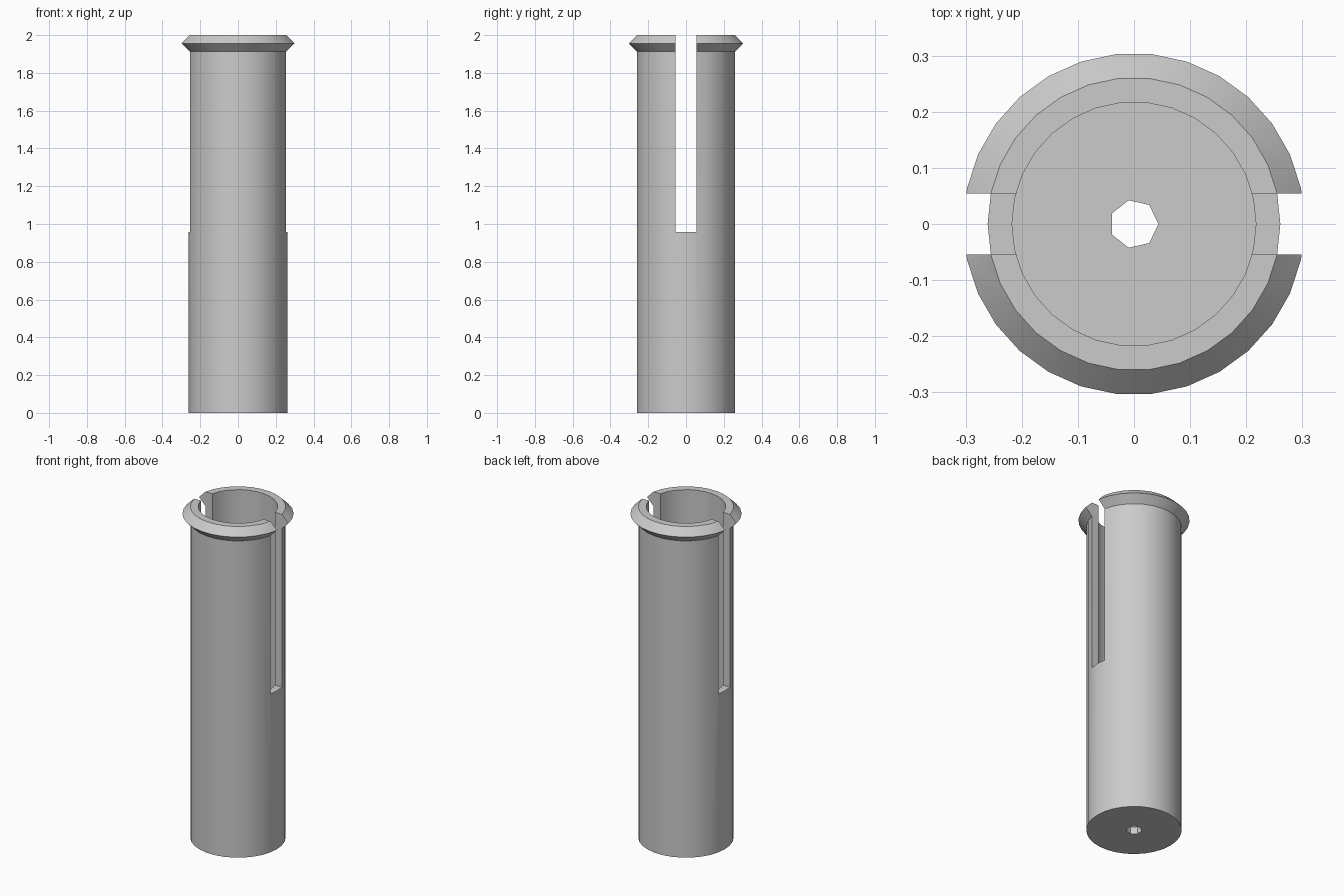
import bpy, bmesh
from math import radians
from mathutils import Matrix

default = bpy.data.objects.get("Cube")
if default:
    bpy.data.objects.remove(default, do_unlink=True)

UNIT = 2 / 46            # wall thickness, used as the module
SIDES = 30
BODY_R = 6 * UNIT
FLANGE_R = 7 * UNIT
BORE_R = 5 * UNIT
SLOT_W = 2.5 * UNIT
SLOT_Z = 22 * UNIT
FLOOR_Z = UNIT

grey = bpy.data.materials.new("plain grey")
grey.use_nodes = True
color = (0.6, 0.6, 0.6, 1)
grey.diffuse_color = color
grey.node_tree.nodes["Principled BSDF"].inputs["Base Color"].default_value = color


def add_object(name, bm):
    bmesh.ops.recalc_face_normals(bm, faces=bm.faces)
    mesh = bpy.data.meshes.new(name)
    bm.to_mesh(mesh)
    bm.free()
    mesh.materials.append(grey)
    obj = bpy.data.objects.new(name, mesh)
    bpy.context.collection.objects.link(obj)
    return obj


def lathe(name, profile, sides):
    """Closed solid from stacked (radius, height) rings."""
    bm = bmesh.new()
    rings = []
    for r, z in profile:
        ring = bmesh.ops.create_circle(bm, segments=sides, radius=r)["verts"]
        bmesh.ops.translate(bm, verts=ring, vec=(0, 0, z))
        # start every ring with a corner on +x
        bmesh.ops.rotate(bm, verts=ring, cent=(0, 0, 0),
                         matrix=Matrix.Rotation(radians(-90), 3, "Z"))
        rings.append(ring)
    for low, high in zip(rings, rings[1:]):
        for i in range(sides):
            j = (i + 1) % sides
            bm.faces.new((low[i], low[j], high[j], high[i]))
    bm.faces.new(rings[0][::-1])
    bm.faces.new(rings[-1])
    return add_object(name, bm)


# Outer sleeve with its pointed flange
sleeve = lathe("slotted_sleeve", [(BODY_R, 0), (BODY_R, 2 - 2 * UNIT),
                                  (FLANGE_R, 2 - UNIT), (BODY_R, 2)], SIDES)

# Cutters: wide bore, small seven-sided floor hole, slot through both sides
bore = lathe("bore_cutter", [(BORE_R, FLOOR_Z), (BORE_R, 2.2)], SIDES)
hole = lathe("hole_cutter", [(UNIT, -0.1), (UNIT, 0.2)], 7)
bm = bmesh.new()
bmesh.ops.create_cube(bm, size=1)
bmesh.ops.scale(bm, verts=bm.verts, vec=(1, SLOT_W, 1.2))
bmesh.ops.translate(bm, verts=bm.verts, vec=(0, 0, SLOT_Z + 0.6))
slot = add_object("slot_cutter", bm)

bpy.ops.object.select_all(action="DESELECT")
bpy.context.view_layer.objects.active = sleeve
sleeve.select_set(True)
for cutter in (bore, hole, slot):
    mod = sleeve.modifiers.new(cutter.name, "BOOLEAN")
    mod.operation = "DIFFERENCE"
    mod.solver = "EXACT"
    mod.object = cutter
    bpy.ops.object.modifier_apply(modifier=mod.name)
    bpy.data.objects.remove(cutter, do_unlink=True)

# Smooth walls, crisp rims
bpy.ops.object.shade_smooth_by_angle(angle=radians(30))
